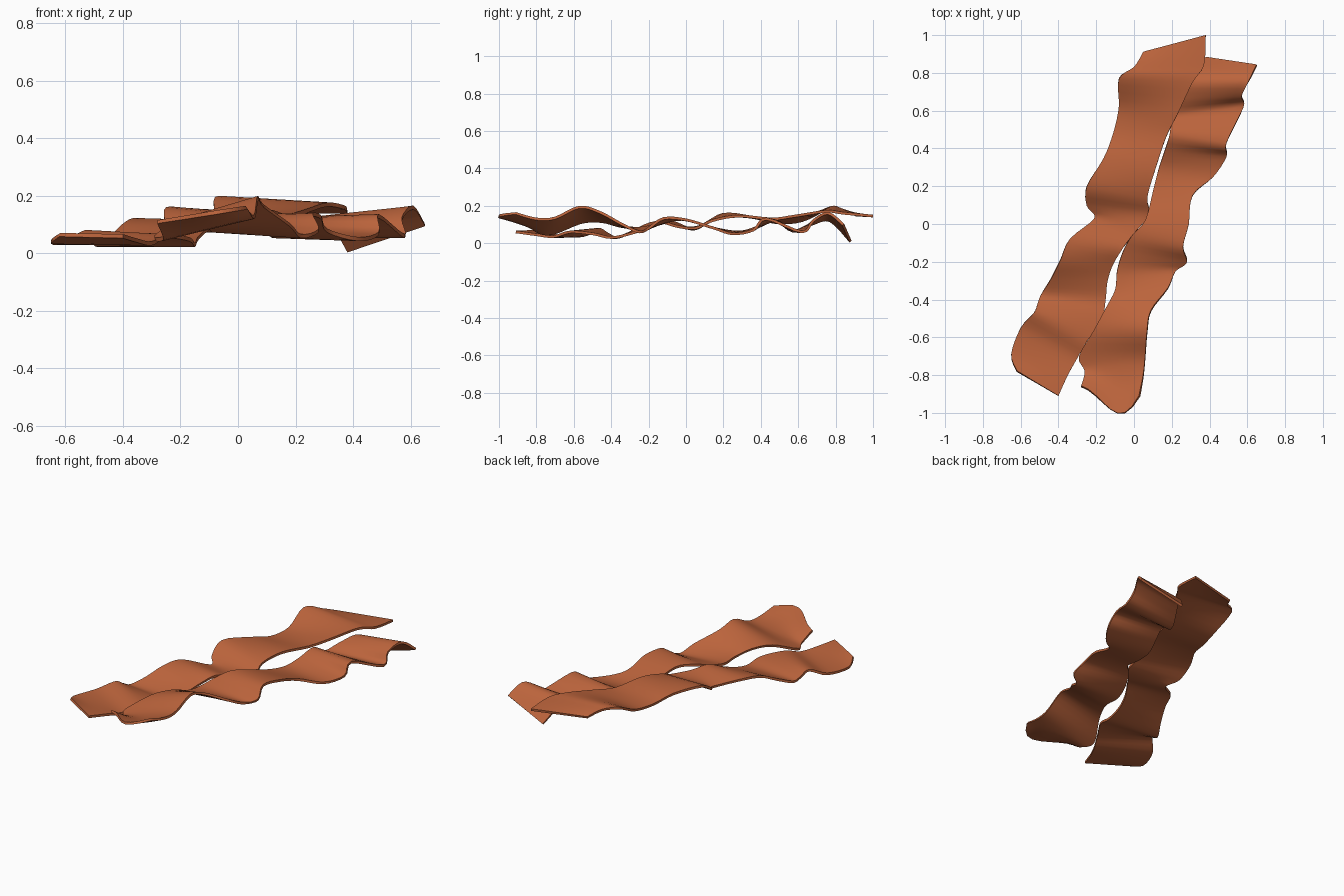
import bpy, bmesh, math
from mathutils import Vector

meat = bpy.data.materials.new("cooked_meat_brown")
meat.diffuse_color = (0.50, 0.127, 0.045, 1)

# Matching left/right edge points along each strip: left x,y,z then right x,y,z
LEFT = [
    (-.62, -.78, .065, -.40, -.91, .06), (-.65, -.69, .04, -.35, -.80, .045),
    (-.60, -.55, .04, -.30, -.71, .035), (-.53, -.47, .075, -.25, -.62, .06),
    (-.51, -.42, .05, -.17, -.50, .05), (-.49, -.37, .03, -.15, -.40, .03),
    (-.44, -.29, .06, -.14, -.30, .05), (-.39, -.19, .105, -.11, -.21, .08),
    (-.34, -.08, .115, -.06, -.13, .11), (-.21, .03, .075, .0, -.05, .09),
    (-.25, .10, .10, .08, .05, .08), (-.25, .20, .155, .07, .14, .12),
    (-.16, .35, .14, .11, .28, .145), (-.11, .48, .11, .17, .46, .13),
    (-.08, .62, .12, .23, .58, .145), (-.08, .77, .19, .31, .75, .17),
    (.0, .83, .18, .37, .84, .16), (.05, .91, .15, .38, 1.0, .145)]
RIGHT = [
    (-.28, -.86, .11, .03, -.91, .16), (-.26, -.78, .055, .05, -.80, .13),
    (-.29, -.70, .055, .06, -.70, .135), (-.21, -.56, .11, .07, -.57, .193),
    (-.15, -.45, .115, .09, -.46, .165), (-.10, -.35, .09, .18, -.34, .10),
    (-.09, -.25, .08, .22, -.25, .06), (-.06, -.15, .10, .28, -.20, .08),
    (-.01, -.06, .125, .26, -.12, .132), (.06, .02, .12, .29, .0, .125),
    (.10, .17, .075, .31, .15, .08), (.13, .29, .06, .42, .25, .05),
    (.16, .38, .085, .49, .36, .07), (.19, .48, .12, .49, .43, .13),
    (.20, .57, .065, .58, .62, .06), (.25, .67, .10, .57, .68, .12),
    (.31, .77, .12, .61, .76, .16), (.38, .88, .008, .65, .84, .10)]


def spline(rows, i, t):
    """Catmull-Rom blend of whole stations."""
    n = len(rows) - 1
    p = [Vector(rows[min(max(i + k, 0), n)]) for k in (-1, 0, 1, 2)]
    return .5 * (2 * p[1] + (p[2] - p[0]) * t
                 + (2 * p[0] - 5 * p[1] + 4 * p[2] - p[3]) * t * t
                 + (3 * p[1] - p[0] - 3 * p[2] + p[3]) * t ** 3)


def strip(name, rows, front_bulge, back_bulge, steps=4, across=8):
    bm = bmesh.new()
    stations = [spline(rows, i, k / steps)
                for i in range(len(rows) - 1) for k in range(steps)]
    stations.append(Vector(rows[-1]))
    last = len(stations) - 1
    grid = []
    for s, st in enumerate(stations):
        a, b = Vector(st[:3]), Vector(st[3:])
        line = []
        for j in range(across + 1):
            v = j / across
            p = a.lerp(b, v)
            # rounded ends, fading out along the strip
            hump = math.sin(math.pi * v ** 1.6)
            p.y -= front_bulge * hump * max(0, 1 - s / 6)
            p.y += back_bulge * hump * max(0, 1 - (last - s) / 6)
            line.append(bm.verts.new(p))
        grid.append(line)
    for r0, r1 in zip(grid, grid[1:]):
        for j in range(across):
            bm.faces.new((r0[j], r0[j + 1], r1[j + 1], r1[j]))
    me = bpy.data.meshes.new(name)
    bm.to_mesh(me)
    bm.free()
    me.materials.append(meat)
    ob = bpy.data.objects.new(name, me)
    bpy.context.collection.objects.link(ob)
    bpy.ops.object.select_all(action='DESELECT')
    ob.select_set(True)
    bpy.context.view_layer.objects.active = ob
    # thin slab
    mod = ob.modifiers.new("thickness", 'SOLIDIFY')
    mod.thickness = .014
    mod.offset = 0
    bpy.ops.object.modifier_apply(modifier=mod.name)
    bpy.ops.object.shade_smooth_by_angle(angle=math.radians(40))
    return ob


# Two wavy strips lying side by side
strip("left_strip", LEFT, 0, .0)
strip("right_strip", RIGHT, .112, 0)
